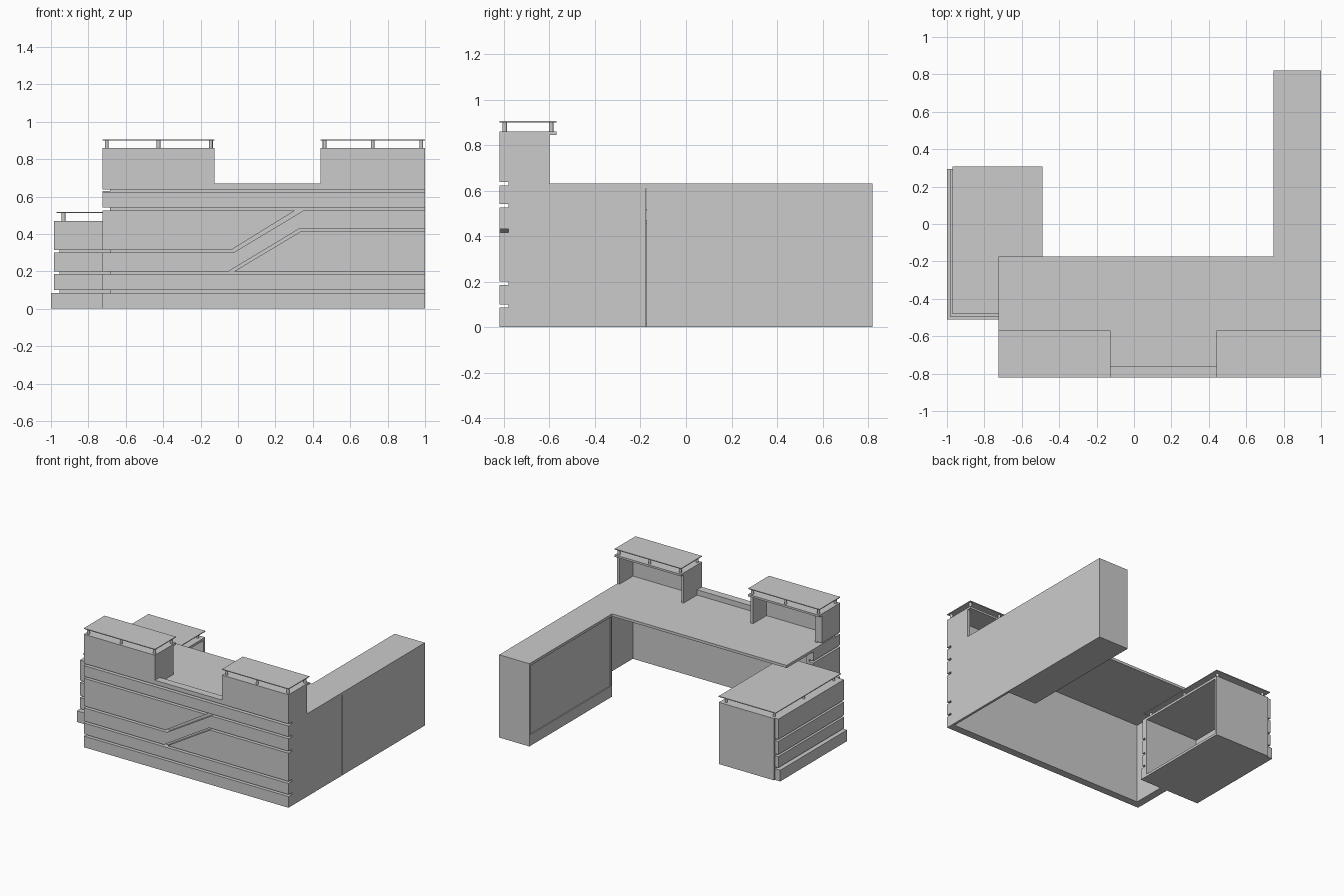
import bpy, bmesh

if "Cube" in bpy.data.objects:
    bpy.data.objects.remove(bpy.data.objects["Cube"])


def finish(name, bm):
    bmesh.ops.recalc_face_normals(bm, faces=bm.faces)
    me = bpy.data.meshes.new(name)
    bm.to_mesh(me)
    bm.free()
    ob = bpy.data.objects.new(name, me)
    bpy.context.collection.objects.link(ob)
    return ob


def extrude(name, pts, vec):
    """Closed 3D outline extruded along a vector."""
    bm = bmesh.new()
    face = bm.faces.new([bm.verts.new(p) for p in pts])
    res = bmesh.ops.extrude_face_region(bm, geom=[face], use_keep_orig=True)
    verts = [g for g in res["geom"] if isinstance(g, bmesh.types.BMVert)]
    bmesh.ops.translate(bm, verts=verts, vec=vec)
    return finish(name, bm)


def box(name, x0, x1, y0, y1, z0, z1):
    return plan(name, [(x0, y0), (x1, y0), (x1, y1), (x0, y1)], z0, z1)


def plan(name, pts, z0, z1):
    return extrude(name, [(x, y, z0) for x, y in pts], (0, 0, z1 - z0))


def front(name, pts, y0, y1):
    return extrude(name, [(x, y0, z) for x, z in pts], (0, y1 - y0, 0))


def standoffs(name, xs, ys, z0, z1):
    for x in xs:
        for y in ys:
            bpy.ops.mesh.primitive_cylinder_add(vertices=16, radius=0.01, depth=z1 - z0,
                                                location=(x, y, (z0 + z1) / 2))
            bpy.context.object.name = name
            bpy.ops.object.shade_smooth_by_angle()


L, R, F, W = -0.725, 1.0, -0.82, -0.78   # desk left, right, front, wall plane
N0, N1 = -0.125, 0.44                    # service notch
SIDE = -0.685                            # left backing plane

# Wall behind the cladding, with the service notch
notched = [(R, 0.845), (N1, 0.845), (N1, 0.67), (N0, 0.67), (N0, 0.845)]
front("front_wall", [(SIDE, 0), (R, 0)] + notched + [(SIDE, 0.845)], W, W + 0.018)

# Straight cladding bands that wrap round the left end
for name, z0, z1 in (("desk_plinth", 0, 0.085), ("lower_band", 0.1, 0.185),
                     ("upper_band", 0.54, 0.622)):
    plan(name, [(L, F), (R, F), (R, W), (SIDE, W), (SIDE, -0.5), (L, -0.5)], z0, z1)

# Stepped diagonal cladding
front("upper_left_panel", [(L, 0.315), (-0.035, 0.315), (0.305, 0.525), (L, 0.525)], F, W)
front("middle_panel", [(L, 0.2), (-0.05, 0.2), (0.332, 0.43), (R, 0.43), (R, 0.525),
                       (0.35, 0.525), (-0.025, 0.3), (L, 0.3)], F, W)
front("lower_right_panel", [(-0.02, 0.2), (R, 0.2), (R, 0.415), (0.338, 0.415)], F, W)
for z0, z1 in ((0.2, 0.3), (0.315, 0.525)):
    box("left_end_panel", L, SIDE, W, -0.5, z0, z1)
front("top_panel", [(L, 0.638), (R, 0.638)] + notched + [(L, 0.845)], F, W)
box("top_left_end_panel", L, SIDE, W, -0.6, 0.638, 0.845)

# End boards of the desk
box("left_end_board", SIDE, SIDE + 0.018, W, -0.5, 0, 0.61)
box("left_upper_board", SIDE, SIDE + 0.018, W, -0.6, 0.63, 0.845)
box("right_end_board", R - 0.018, R, W, -0.175, 0, 0.61)

# L-shaped worktop
plan("worktop", [(L, W + 0.018), (SIDE, W), (R, W), (R, 0.82), (0.745, 0.82),
                 (0.745, -0.175), (L, -0.175)], 0.61, 0.63)

# Raised counters: cheeks, slab, glass shelf and standoffs
for cheek in (N0 - 0.02, N1, R - 0.02):
    box("counter_cheek", cheek, cheek + 0.02, W, -0.6, 0.63, 0.845)
for x0, x1 in ((L, N0), (N1, R)):
    box("counter_slab", x0, x1, F, -0.57, 0.845, 0.86)
    box("counter_glass", x0, x1, F, -0.57, 0.9, 0.906)
    standoffs("counter_standoff", (x0 + 0.023, (x0 + x1) / 2, x1 - 0.02),
              (-0.797, -0.593), 0.86, 0.9)

# Right wing cabinet with a slightly recessed inner face
box("wing_body", 0.752, R, -0.173, 0.82, 0, 0.61)
box("wing_plinth", 0.745, 0.752, -0.173, 0.82, 0, 0.085)
for y in (-0.173, 0.808):
    box("wing_stile", 0.745, 0.752, y, y + 0.012, 0.085, 0.61)

# Low left cabinet, open towards the seat
CX, CY, CR, CB = -0.955, -0.465, -0.49, 0.305
box("cabinet_left_wall", CX, CX + 0.018, CY, CB, 0, 0.455)
box("cabinet_front_wall", CX, CR, CY, CY + 0.018, 0, 0.455)
box("cabinet_back_wall", CX, CR, CB - 0.018, CB, 0, 0.455)
box("cabinet_floor", CX, CR, CY, CB, 0, 0.018)
box("cabinet_top", CX, CR, CY, CB, 0.452, 0.47)

# Cabinet cladding wraps the front and left sides
for name, out, z0, z1 in (("cabinet_plinth", 0.045, 0, 0.085),
                          ("cabinet_band", 0.03, 0.1, 0.185),
                          ("cabinet_band", 0.03, 0.2, 0.3),
                          ("cabinet_band", 0.03, 0.315, 0.47)):
    plan(name, [(CX - out, CY - out), (CR, CY - out), (CR, CY), (CX, CY),
                (CX, CB - 0.01), (CX - out, CB - 0.01)], z0, z1)
box("cabinet_glass", -0.97, CR, -0.48, 0.307, 0.512, 0.518)
standoffs("cabinet_standoff", (-0.933, -0.528), (-0.445, -0.085, 0.27), 0.47, 0.512)
